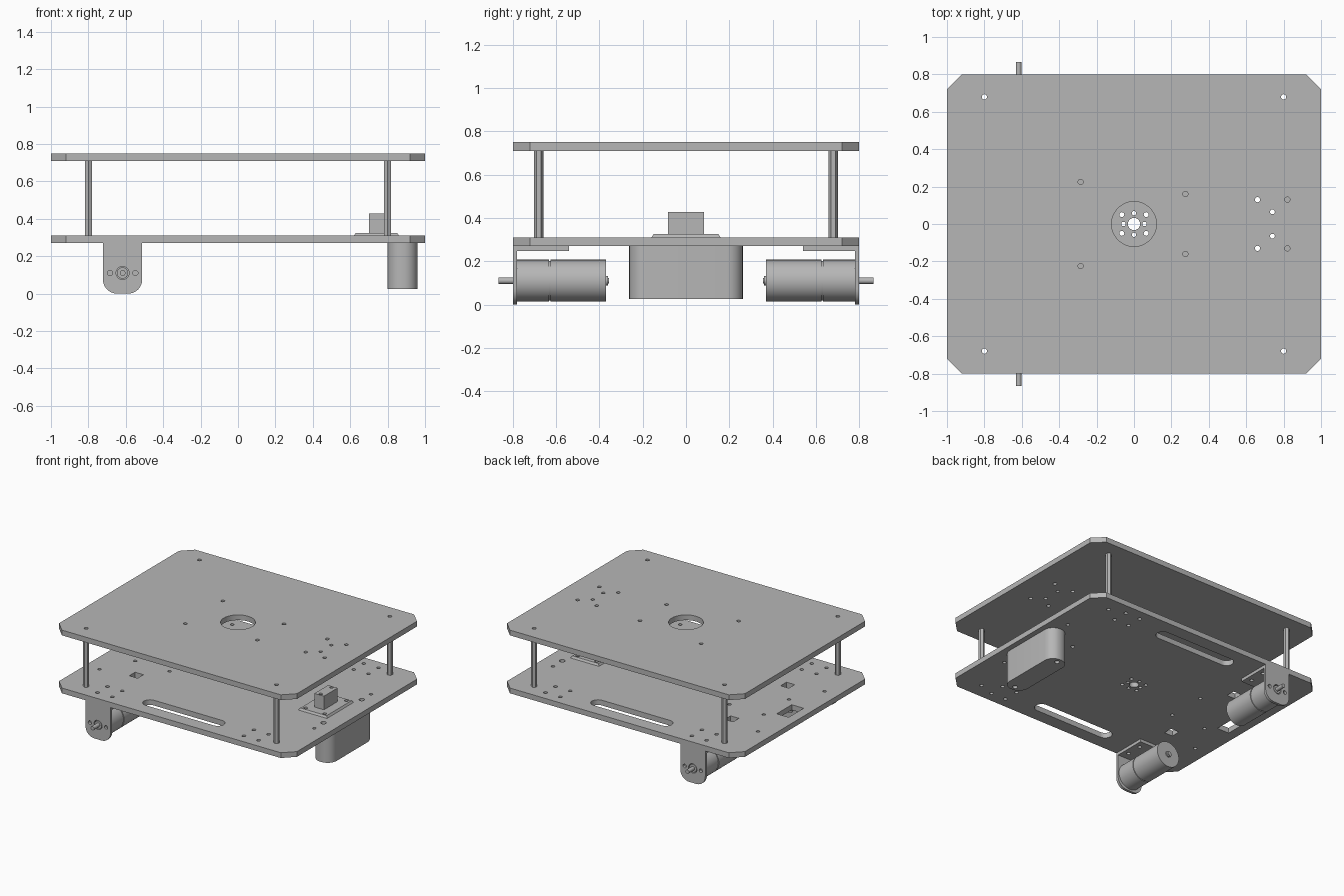
import bpy, bmesh, math
from mathutils import Matrix, Vector

cube = bpy.data.objects.get("Cube")
if cube:
    bpy.data.objects.remove(cube)

grey = bpy.data.materials.new("light grey metal")
grey.use_nodes = True
colour = (0.47, 0.47, 0.47, 1)
grey.diffuse_color = colour
grey.node_tree.nodes["Principled BSDF"].inputs["Base Color"].default_value = colour


# Outline helpers
def circle(x, y, r, n=16, turn=0.0):
    return [(x + r * math.cos(turn + math.tau * i / n),
             y + r * math.sin(turn + math.tau * i / n)) for i in range(n)]


def rect(x, y, w, h):
    return [(x + sx * w / 2, y + sy * h / 2)
            for sx, sy in ((-1, -1), (1, -1), (1, 1), (-1, 1))]


def rounded(x, y, w, h, r, steps=8):
    points = []
    for k, (sx, sy) in enumerate(((1, 1), (-1, 1), (-1, -1), (1, -1))):
        for i in range(steps + 1):
            a = math.pi / 2 * (k + i / steps)
            points.append((x + sx * (w / 2 - r) + r * math.cos(a),
                           y + sy * (h / 2 - r) + r * math.sin(a)))
    return points


def four(x, y, dx, dy, r):
    return [circle(x + i * dx, y + j * dy, r) for i in (-1, 1) for j in (-1, 1)]


def finish(obj):
    bpy.ops.object.select_all(action="DESELECT")
    obj.select_set(True)
    bpy.context.view_layer.objects.active = obj
    obj.data.materials.clear()
    obj.data.materials.append(grey)
    bpy.ops.object.shade_smooth_by_angle(angle=math.radians(31))


# Flat part cut from an outline, with any further outlines as holes
def slab(name, outlines, low, high, rotation=None):
    curve = bpy.data.curves.new(name, "CURVE")
    curve.dimensions = "2D"
    curve.fill_mode = "BOTH"
    curve.extrude = (high - low) / 2
    for outline in outlines:
        spline = curve.splines.new("POLY")
        spline.points.add(len(outline) - 1)
        for point, (x, y) in zip(spline.points, outline):
            point.co = (x, y, 0, 1)
        spline.use_cyclic_u = True
    obj = bpy.data.objects.new(name, curve)
    bpy.context.collection.objects.link(obj)
    bpy.ops.object.select_all(action="DESELECT")
    obj.select_set(True)
    bpy.context.view_layer.objects.active = obj
    bpy.ops.object.convert(target="MESH")
    obj = bpy.context.view_layer.objects.active
    place = Matrix.Translation((0, 0, (low + high) / 2))
    if rotation:
        place = rotation @ place
    bm = bmesh.new()
    bm.from_mesh(obj.data)
    bmesh.ops.remove_doubles(bm, verts=bm.verts, dist=1e-5)
    bm.transform(place)
    bmesh.ops.recalc_face_normals(bm, faces=bm.faces)
    bm.to_mesh(obj.data)
    bm.free()
    finish(obj)
    return obj


# Turned part along y, as a stack of (start, end, radius)
def turned(name, x, z, side, stages):
    bm = bmesh.new()
    for start, end, radius in stages:
        place = (Matrix.Translation((x, side * (start + end) / 2, z))
                 @ Matrix.Rotation(math.pi / 2, 4, "X"))
        bmesh.ops.create_cone(bm, cap_ends=True, segments=40, radius1=radius,
                              radius2=radius, depth=end - start, matrix=place)
    mesh = bpy.data.meshes.new(name)
    bm.to_mesh(mesh)
    bm.free()
    obj = bpy.data.objects.new(name, mesh)
    bpy.context.collection.objects.link(obj)
    finish(obj)


# Shared hole patterns
deck = [(sx * x, sy * y) for sx, sy, pts in (
    (1, 1, ((1, .72), (.92, .8))), (-1, 1, ((.92, .8), (1, .72))),
    (-1, -1, ((1, .72), (.92, .8))), (1, -1, ((.92, .8), (1, .72))))
    for x, y in pts]
post_holes = four(0, 0, .8, .68, .014)
block_holes = [circle(.74, y, .013) for y in (-.065, .065)]
base_holes = four(.74, 0, .08, .13, .014)

# Upper deck
slab("upper_deck", [deck, circle(0, 0, .12, 40)] + post_holes + block_holes + base_holes
     + [circle(.275, y, .014) for y in (-.16, .16)]
     + [circle(-.285, y, .014) for y in (-.225, .225)], .71, .75)

# Lower deck
cuts = post_holes + block_holes + base_holes
cuts += [circle(0, 0, .033, 24)] + four(0, 0, .065, .05, .013)
cuts += [circle(x, y, .012) for x, y in ((0, .058), (0, -.058), (.056, 0), (-.056, 0))]
for side in (-1, 1):
    cuts.append(rounded(0, side * .65, .67, .1, .0499))
    cuts.append(rect(-.62, side * .335, .07, .07))
    for x in (-.615, .615):
        cuts += four(x, side * .66, .062, .06, .014)
    cuts += [circle(.88, side * .23, .02), circle(.88, side * .34, .013)]
    cuts += [circle(x, side * .15, .013) for x in (-.76, -.47)]
    cuts.append(circle(-.885, side * .4, .013))
cuts.append(rect(-.876, 0, .1, .18))
slab("lower_deck", [deck] + cuts, .27, .31)

# Hexagonal hollow posts
for name, x, y in (("front_right", -.8, -.68), ("front_left", .8, -.68),
                   ("back_right", -.8, .68), ("back_left", .8, .68)):
    slab(name + "_post", [circle(x, y, .021, 6, math.pi / 2), circle(x, y, .014)], .31, .71)

# Rounded housing under the deck
slab("lower_housing", [rounded(.88, 0, .16, .525, .075)]
     + [circle(.88, y, .018) for y in (-.225, .225)], .025, .27)

# Mounted block with a tapered base
base = slab("block_base", [rect(.74, 0, .24, .32)] + block_holes + base_holes, .31, .325)
for v in base.data.vertices:
    if v.co.z > .32 and abs(v.co.y) > .155:
        v.co.x = .74 + (v.co.x - .74) * .92
        v.co.y *= .94
slab("mounted_block", [rect(.74, 0, .08, .165)] + block_holes, .325, .428)

# Motors on angle brackets, one at the front and one at the back
stand = Matrix.Rotation(math.pi / 2, 4, "X")
mx, mz = -.617, .11
for side, name in ((-1, "front"), (1, "back")):
    face = [p for p in rounded(mx, .135, .21, .27, .075) if p[1] < .13]
    face += [(mx + .105, .27), (mx - .105, .27)]
    ys = sorted((-side * .78, -side * .8))
    slab(name + "_bracket_face", [face, circle(mx, mz, .035, 24)]
         + [circle(mx + d, mz, .014) for d in (-.068, .068)], ys[0], ys[1], stand)
    slab(name + "_bracket_flange", [rect(mx, side * .66, .21, .24)]
         + four(mx, side * .66, .062, .06, .014), .247, .27)
    turned(name + "_motor", mx, mz, side,
           [(.37, .625, .097), (.625, .633, .092), (.633, .78, .097),
            (.36, .37, .022), (.355, .36, .012), (.78, .798, .03)])
    turned(name + "_motor_shaft", mx, mz, side, [(.798, .866, .015)])
